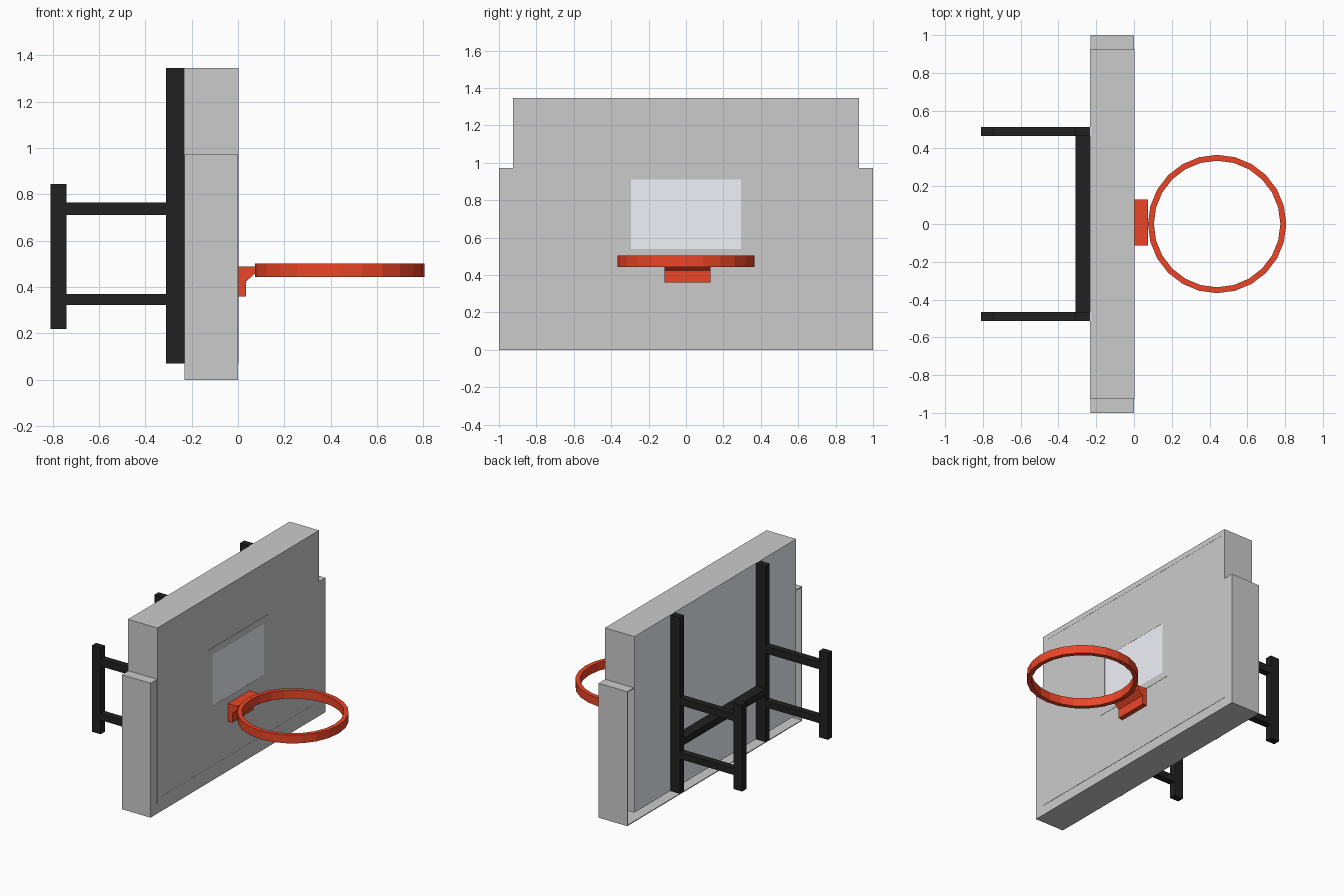
import bpy, bmesh
from math import cos, sin, pi

if "Cube" in bpy.data.objects:
    bpy.data.objects.remove(bpy.data.objects["Cube"])


def material(name, color):
    m = bpy.data.materials.new(name)
    m.diffuse_color = (*color, 1)
    m.use_nodes = True
    m.node_tree.nodes["Principled BSDF"].inputs["Base Color"].default_value = m.diffuse_color
    return m


BLACK = material("black_steel", (0.015, 0.015, 0.015))
RED = material("red_paint", (0.85, 0.06, 0.02))
WHITE = material("white_border", (1.0, 1.0, 0.98))
GLASS = material("glass", (0.92, 0.94, 0.95))
TINT = material("tinted_glass", (0.88, 0.89, 0.95))


def finish(name, bm, mat=None):
    bmesh.ops.recalc_face_normals(bm, faces=bm.faces)
    me = bpy.data.meshes.new(name)
    bm.to_mesh(me)
    bm.free()
    ob = bpy.data.objects.new(name, me)
    bpy.context.collection.objects.link(ob)
    if mat:
        me.materials.append(mat)
    return ob


def add_box(bm, x, y, z):
    vs = bmesh.ops.create_cube(bm, size=1)["verts"]
    for v in vs:
        v.co = [lo + (hi - lo) * (c + 0.5) for c, (lo, hi) in zip(v.co, (x, y, z))]


def boxes(name, parts, mat=None):
    bm = bmesh.new()
    for p in parts:
        add_box(bm, *p)
    return finish(name, bm, mat)


def border(name, x, half, z0, z1, w, mat=None):
    """Flat rectangular frame lying on the front of the board."""
    return boxes(name, [
        (x, (-half, half), (z0, z0 + w)),
        (x, (-half, half), (z1 - w, z1)),
        (x, (-half, -half + w), (z0 + w, z1 - w)),
        (x, (half - w, half), (z0 + w, z1 - w)),
    ], mat)


# Backboard core with its front and back panels
HALF, BOTTOM, TOP, BACK = 0.925, 0.07, 1.345, -0.23
boxes("backboard", [((BACK, 0), (-HALF, HALF), (BOTTOM, TOP))])
boxes("back_panel", [((BACK - 0.004, BACK), (-HALF, HALF), (BOTTOM, TOP))], TINT)
boxes("front_glass", [((0, 0.001), (-0.89, 0.89), (0.105, 1.31))], GLASS)
boxes("target_pane", [((0.001, 0.002), (-0.297, 0.297), (0.54, 0.912))], TINT)
border("front_border", (0, 0.002), HALF, BOTTOM, TOP, 0.037, WHITE)
border("target_square", (0.001, 0.003), 0.345, 0.49, 0.96, 0.05)

# Padding: thin shell around the sides and bottom, open at the back
T, PAD_TOP = 0.006, 0.973
pad = [((BACK, 0), (-1, 1), (0, T)),
       ((-T, 0), (-1, 1), (T, BOTTOM))]
for s in (-1, 1):
    def span(a, b):
        return tuple(sorted((s * a, s * b)))
    pad += [((BACK, 0), span(1 - T, 1), (T, PAD_TOP)),
            ((BACK, 0), span(HALF, 1 - T), (PAD_TOP - T, PAD_TOP)),
            ((-T, 0), span(HALF, 1 - T), (BOTTOM, PAD_TOP - T))]
boxes("edge_padding", pad)

# Steel mount: uprights, arms and wall posts on each side
for s, side in ((-1, "near"), (1, "far")):
    y = (s * 0.49 - 0.024, s * 0.49 + 0.024)
    boxes(side + "_upright", [((-0.31, BACK - 0.004), y, (BOTTOM, TOP))], BLACK)
    boxes(side + "_wall_post", [((-0.81, -0.74), y, (0.22, 0.845))], BLACK)
    boxes(side + "_arms", [((-0.74, -0.31), y, z)
                           for z in ((0.322, 0.37), (0.712, 0.765))], BLACK)
boxes("crossbar", [((-0.31, BACK - 0.004), (-0.466, 0.466), (0.405, 0.455))], BLACK)

# Rim bracket: side profile extruded across y
bm = bmesh.new()
profile = [(0, 0.36), (0.035, 0.36), (0.035, 0.425), (0.075, 0.46), (0.075, 0.488), (0, 0.488)]
face = bm.faces.new([bm.verts.new((x, -0.115, z)) for x, z in profile])
ext = bmesh.ops.extrude_face_region(bm, geom=[face])["geom"]
bmesh.ops.translate(bm, vec=(0, 0.245, 0),
                    verts=[v for v in ext if isinstance(v, bmesh.types.BMVert)])
finish("rim_bracket", bm, RED)

# Rim: rectangular section swept around a 24-sided ring
bm = bmesh.new()
N = 24
section = [(0.335, 0.443), (0.366, 0.443), (0.366, 0.503), (0.335, 0.503)]
rings = [[bm.verts.new((0.44 + r * cos(2 * pi * i / N), r * sin(2 * pi * i / N), z))
          for r, z in section] for i in range(N)]
for i in range(N):
    a, b = rings[i], rings[(i + 1) % N]
    for j in range(4):
        k = (j + 1) % 4
        bm.faces.new((a[j], b[j], b[k], a[k]))
finish("rim", bm, RED)
